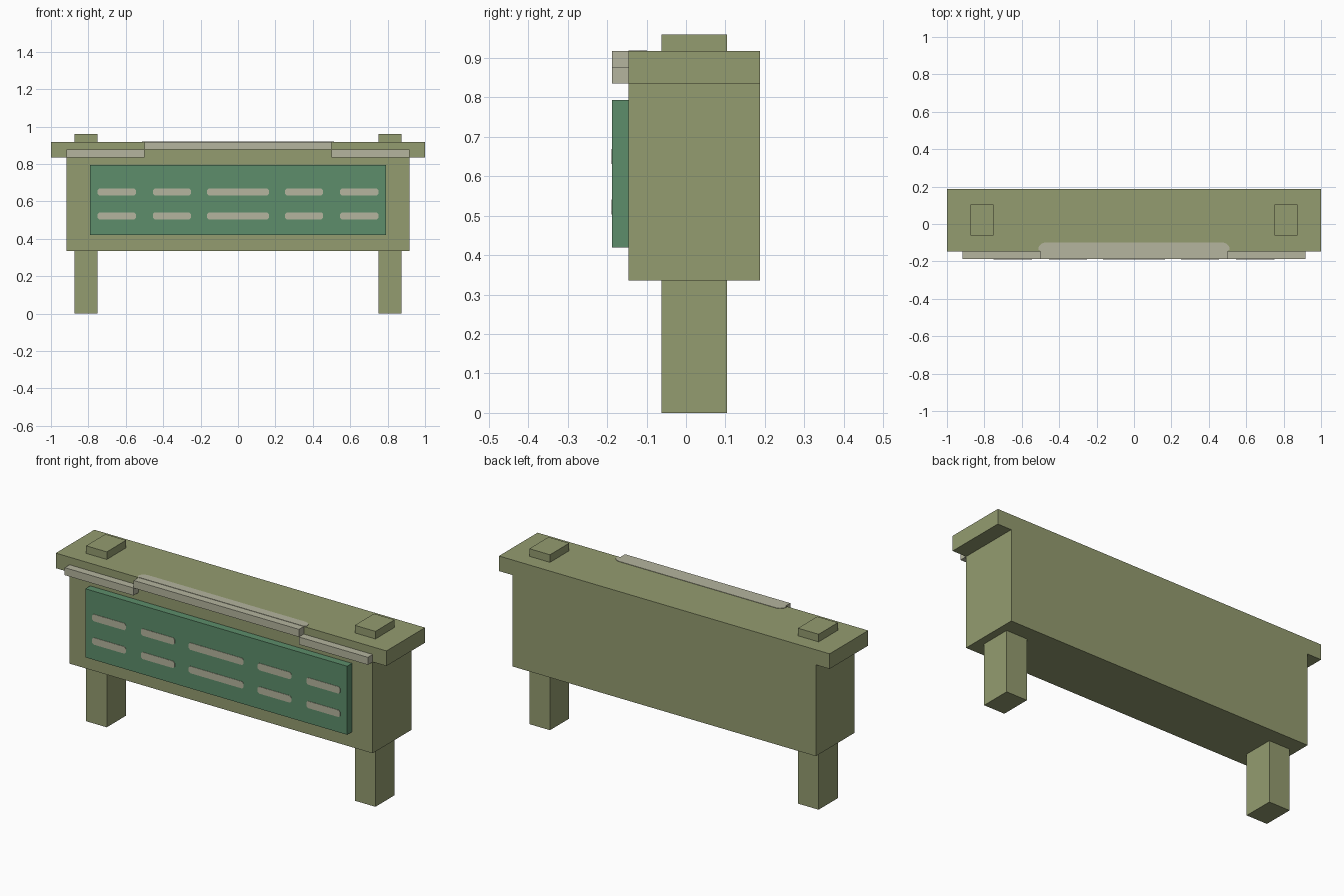
import bpy, bmesh
from mathutils import Vector

cube = bpy.data.objects.get("Cube")
if cube:
    bpy.data.objects.remove(cube, do_unlink=True)


def material(name, rgb):
    m = bpy.data.materials.new(name)
    m.use_nodes = True
    col = (*rgb, 1.0)
    m.diffuse_color = col
    bsdf = m.node_tree.nodes["Principled BSDF"]
    bsdf.inputs["Base Color"].default_value = col
    bsdf.inputs["Roughness"].default_value = 0.9
    return m


OLIVE = material("olive wood", (0.296, 0.333, 0.162))
GREEN = material("panel green", (0.109, 0.270, 0.147))
PALE = material("pale trim", (0.462, 0.462, 0.342))


def finish(name, bm, mat):
    bmesh.ops.recalc_face_normals(bm, faces=bm.faces)
    mesh = bpy.data.meshes.new(name)
    bm.to_mesh(mesh)
    bm.free()
    mesh.materials.append(mat)
    ob = bpy.data.objects.new(name, mesh)
    bpy.context.collection.objects.link(ob)
    return ob


def box(name, lo, hi, mat):
    """Box between two opposite corners."""
    lo, hi = Vector(lo), Vector(hi)
    bm = bmesh.new()
    bmesh.ops.create_cube(bm, size=1)
    for v in bm.verts:
        v.co = (lo + hi) / 2 + v.co * (hi - lo)
    return finish(name, bm, mat)


def plate(name, points, offset, mat):
    """Thin plate: a flat outline extruded by offset."""
    bm = bmesh.new()
    face = bm.faces.new([bm.verts.new(p) for p in points])
    new = bmesh.ops.extrude_face_region(bm, geom=[face])["geom"]
    bmesh.ops.translate(bm, vec=offset,
                        verts=[g for g in new if isinstance(g, bmesh.types.BMVert)])
    return finish(name, bm, mat)


FRONT, FACE, BACK = -0.1875, -0.146, 0.1875

# Main board and overhanging cap
box("board", (-0.9167, FACE, 0.3355), (0.9167, BACK, 0.835), OLIVE)
box("cap_plank", (-1, FACE, 0.835), (1, BACK, 0.9175), OLIVE)

# Posts below the board, with their ends above the cap; side trim strips
for side, s in (("left", 1), ("right", -1)):
    xa, xb = sorted((s * 0.75, s * 0.875))
    box(side + "_post", (xa, -0.0625, 0), (xb, 0.104, 0.3355), OLIVE)
    box(side + "_post_top", (xa, -0.0625, 0.9175), (xb, 0.104, 0.959), OLIVE)
    xa, xb = sorted((s * 0.5, s * 0.9167))
    box(side + "_trim", (xa, FRONT, 0.835), (xb, FACE, 0.876), PALE)

# Raised centre trim, with its pale patch on the cap
box("centre_trim", (-0.5, FRONT, 0.876), (0.5, FACE, 0.9175), PALE)
half = [(0.5, FACE), (0.512, -0.135), (0.508, -0.118), (0.495, -0.105), (0.478, -0.099)]
outline = half + [(-x, y) for x, y in reversed(half)]
plate("cap_patch", [(x, y, 0.9175) for x, y in outline], (0, 0, 0.002), PALE)

# Green panel
box("panel", (-0.7917, FRONT, 0.419), (0.7917, FACE, 0.794), GREEN)

# Two rows of painted dashes with clipped corners
for row, z in (("upper", 0.650), ("lower", 0.522)):
    for i, (x, w) in enumerate(((-0.648, 0.102), (-0.353, 0.102), (0, 0.166),
                                (0.353, 0.102), (0.648, 0.102))):
        h, c = 0.019, 0.009
        pts = [(w - c, -h), (w, c - h), (w, h - c), (w - c, h),
               (c - w, h), (-w, h - c), (-w, c - h), (c - w, -h)]
        plate(f"{row}_dash_{i + 1}", [(x + px, FRONT, z + pz) for px, pz in pts],
              (0, -0.002, 0), PALE)
